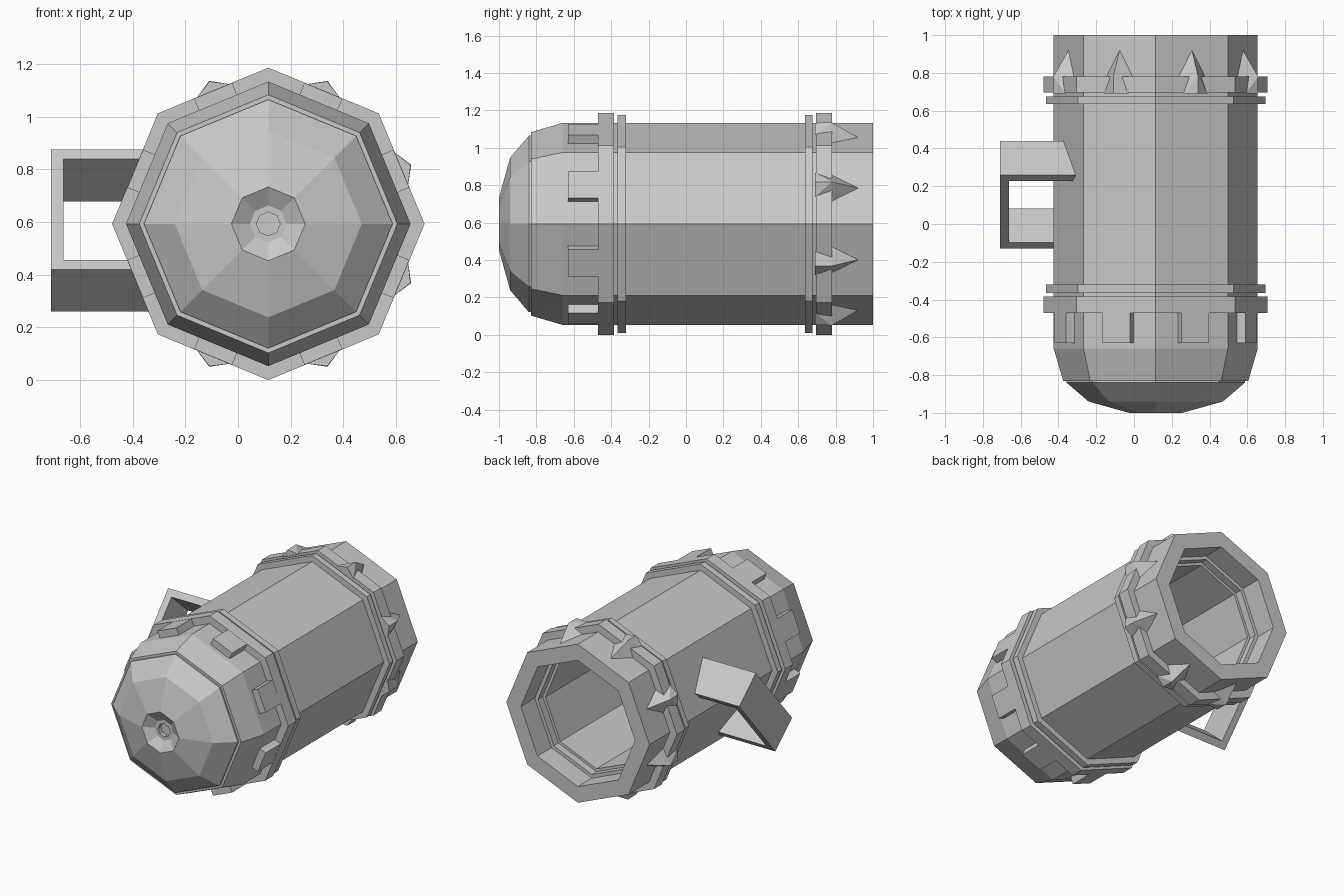
import bpy, bmesh
from math import cos, sin, pi
from mathutils import Vector

cube = bpy.data.objects.get("Cube")
if cube:
    bpy.data.objects.remove(cube, do_unlink=True)

SIDES = 8
CENTRE = Vector((0.115, 0, 0.593))   # barrel axis runs along y through here

grey = bpy.data.materials.new("plain_grey")
grey.use_nodes = True
COLOUR = (0.58, 0.58, 0.58, 1)
grey.diffuse_color = COLOUR
grey.node_tree.nodes["Principled BSDF"].inputs["Base Color"].default_value = COLOUR


def finish(name, bm, location=CENTRE):
    bmesh.ops.remove_doubles(bm, verts=bm.verts, dist=0.0001)
    bmesh.ops.recalc_face_normals(bm, faces=bm.faces)
    mesh = bpy.data.meshes.new(name)
    bm.to_mesh(mesh)
    bm.free()
    mesh.materials.append(grey)
    obj = bpy.data.objects.new(name, mesh)
    obj.location = location
    bpy.context.collection.objects.link(obj)
    return obj


def lathe(name, profile, closed=False):
    """Turn (radius, y) points around the barrel axis in eight flat sides."""
    bm = bmesh.new()
    rings = []
    for r, y in profile:
        if r == 0:
            rings.append([bm.verts.new((0, y, 0))] * SIDES)
        else:
            rings.append([bm.verts.new((r * cos(2 * pi * k / SIDES), y,
                                        r * sin(2 * pi * k / SIDES)))
                          for k in range(SIDES)])
    pairs = list(zip(rings, rings[1:]))
    if closed:
        pairs.append((rings[-1], rings[0]))
    for a, b in pairs:
        for k in range(SIDES):
            j = (k + 1) % SIDES
            corners = list(dict.fromkeys((a[k], a[j], b[j], b[k])))
            bm.faces.new(corners)
    return finish(name, bm)


def on_every_side(name, points):
    """Repeat the hull of (across, y, outward) points on all eight sides."""
    bm = bmesh.new()
    for k in range(SIDES):
        angle = (k + 0.5) * 2 * pi / SIDES
        out = Vector((cos(angle), 0, sin(angle)))
        across = Vector((-sin(angle), 0, cos(angle)))
        verts = [bm.verts.new(across * t + Vector((0, y, 0)) + out * n)
                 for t, y, n in points]
        bmesh.ops.convex_hull(bm, input=verts)
    return finish(name, bm)


# Hollow barrel with a stepped mouth at the back
lathe("barrel", [(0, -0.83), (0.47, -0.83), (0.49, -0.83), (0.54, -0.66),
                 (0.54, 1), (0.43, 1), (0.43, 0.85), (0.405, 0.85),
                 (0.405, 0.8), (0.385, 0.8), (0.385, -0.78), (0, -0.78)])

# Domed front with a dished centre and a small hole
lathe("dome", [(0, -0.82), (0.472, -0.82), (0.472, -0.84), (0.355, -0.94),
               (0.14, -1), (0.07, -0.96), (0.045, -0.96), (0.045, -0.93),
               (0, -0.93)])

# Raised bands, a wide and a narrow one at each end
for name, r, y0, y1 in (("front_wide_band", 0.593, -0.47, -0.385),
                        ("front_narrow_band", 0.582, -0.365, -0.32),
                        ("back_narrow_band", 0.582, 0.635, 0.675),
                        ("back_wide_band", 0.593, 0.695, 0.78)):
    lathe(name, [(0.5, y0), (r, y0), (r, y1), (0.5, y1)], closed=True)

# Square teeth in front of the front band
on_every_side("front_teeth", [(t, y, n) for t in (-0.078, 0.078)
                              for y in (-0.63, -0.46) for n in (0.47, 0.547)])

# Pointed studs over the back band
on_every_side("back_spikes", [(0, 0.92, 0.5), (0, 0.78, 0.587),
                              (0, 0.69, 0.585),
                              (-0.075, 0.78, 0.5), (0.075, 0.78, 0.5),
                              (-0.07, 0.69, 0.545), (0.07, 0.69, 0.545)])

# Slanted U-shaped handle: outline in x and along the slant, extruded across
along = Vector((0, 0.39, 0.455))
width = Vector((0, 0.18, -0.16))
corner = Vector((0, -0.13, 0.42))
outer, inner, root = -0.709, -0.662, -0.285
bm = bmesh.new()
outline = [(root, 0), (outer, 0), (outer, 1), (root, 1),
           (root, 0.92), (inner, 0.92), (inner, 0.08), (root, 0.08)]
face = bm.faces.new([bm.verts.new(corner + along * s + Vector((x, 0, 0)))
                     for x, s in outline])
extruded = bmesh.ops.extrude_face_region(bm, geom=[face], use_keep_orig=True)
moved = [g for g in extruded["geom"] if isinstance(g, bmesh.types.BMVert)]
bmesh.ops.translate(bm, verts=moved, vec=width)
finish("handle", bm, Vector((0, 0, 0)))
